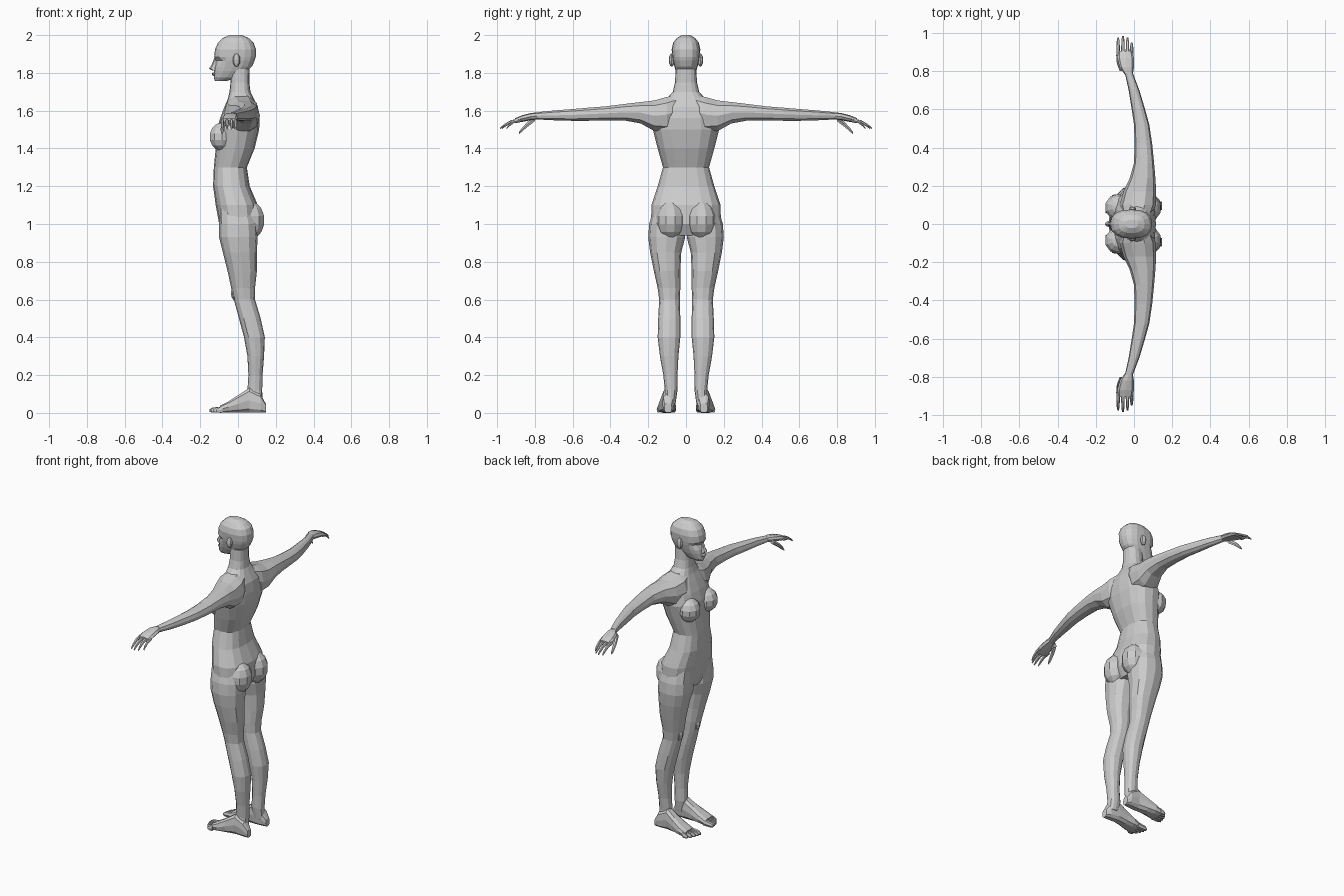
import bpy, bmesh, math
from mathutils import Vector

skin = bpy.data.materials.new("plain grey")
skin.diffuse_color = (0.6, 0.6, 0.6, 1)


def finish(name, bm, mirror):
    bmesh.ops.recalc_face_normals(bm, faces=bm.faces)
    me = bpy.data.meshes.new(name)
    bm.to_mesh(me)
    bm.free()
    me.materials.append(skin)
    ob = bpy.data.objects.new(name, me)
    bpy.context.collection.objects.link(ob)
    if mirror:
        m = ob.modifiers.new("mirror", 'MIRROR')
        m.use_axis = (False, True, False)
        m.use_mirror_merge = False
    return ob


def loft(name, axis, rings, n=12, p=0.85, mirror=True):
    """Skin rounded rings (position, a0, a1, b0, b1) set along an axis."""
    bm = bmesh.new()
    a, b = [i for i in range(3) if i != axis]
    rows = []
    for pos, a0, a1, b0, b1 in rings:
        row = []
        for k in range(n):
            t = 2 * math.pi * k / n
            c, s = math.cos(t), math.sin(t)
            v = [0, 0, 0]
            v[axis] = pos
            v[a] = (a0 + a1) / 2 + (a1 - a0) / 2 * math.copysign(abs(c) ** p, c)
            v[b] = (b0 + b1) / 2 + (b1 - b0) / 2 * math.copysign(abs(s) ** p, s)
            row.append(bm.verts.new(v))
        rows.append(row)
    for r, q in zip(rows, rows[1:]):
        for k in range(n):
            j = (k + 1) % n
            bm.faces.new((r[k], r[j], q[j], q[k]))
    bm.faces.new(rows[0])
    bm.faces.new(rows[-1])
    return finish(name, bm, mirror)


def blob(name, loc, size, mirror=True, seg=10, rings=7):
    bm = bmesh.new()
    bmesh.ops.create_uvsphere(bm, u_segments=seg, v_segments=rings, radius=1)
    for v in bm.verts:
        v.co = Vector(loc) + Vector([c * s for c, s in zip(v.co, size)])
    return finish(name, bm, mirror)


# torso and neck: z, front, back, half width
torso = [(0.94, -.08, .08, .09), (1.0, -.10, .11, .185), (1.1, -.118, .105, .183),
         (1.2, -.132, .062, .15), (1.3, -.128, .047, .122), (1.4, -.118, .088, .15),
         (1.5, -.112, .112, .175), (1.56, -.095, .115, .165), (1.62, -.072, .105, .135),
         (1.66, -.055, .085, .105), (1.70, -.045, .066, .07), (1.75, -.04, .06, .058),
         (1.82, -.04, .062, .055)]
loft("torso", 2, [(z, f, b, -w, w) for z, f, b, w in torso], n=16, p=.8, mirror=False)
blob("breast", (-.085, .088, 1.462), (.069, .07, .075))
blob("buttock", (.066, .082, 1.02), (.078, .078, .10))

# head, with eye sockets pressed in
skull = [(1.757, -.122, -.06, .02), (1.775, -.128, .0, .038), (1.81, -.126, .05, .054),
         (1.835, -.122, .075, .062), (1.865, -.121, .088, .07), (1.885, -.126, .094, .073),
         (1.925, -.122, .095, .076), (1.96, -.106, .083, .068), (1.985, -.08, .055, .048),
         (2.0, -.045, .02, .022)]
head = loft("head", 2, [(z, f, b, -w, w) for z, f, b, w in skull], n=16, p=.8, mirror=False)
for v in head.data.vertices:
    if abs(v.co.z - 1.865) < .002 and v.co.x < -.05 and .02 < abs(v.co.y) < .06:
        v.co.x += .016
loft("nose", 2, [(1.812, -.135, -.11, -.016, .016), (1.822, -.153, -.11, -.014, .014),
                 (1.845, -.139, -.11, -.009, .009), (1.88, -.125, -.11, -.007, .007)],
     n=6, mirror=False)
blob("lips", (-.125, 0, 1.794), (.013, .022, .010), False, 8, 6)
blob("ear", (-.008, .076, 1.868), (.02, .015, .035), True, 8, 6)

# leg
loft("leg", 2, [(1.10, -.10, .08, .03, .165), (1.0, -.10, .10, .01, .195),
                (.93, -.10, .104, .004, .2), (.85, -.08, .10, .025, .19),
                (.75, -.055, .10, .03, .17), (.66, -.036, .09, .03, .15),
                (.6, -.022, .09, .033, .142), (.5, .005, .12, .03, .147),
                (.4, .032, .142, .03, .15), (.3, .05, .138, .04, .138),
                (.2, .055, .13, .045, .12), (.12, .05, .128, .045, .112),
                (.05, .06, .13, .055, .112)])
blob("kneecap", (-.008, .088, .635), (.03, .032, .045), True, 8, 6)

# foot and toes
loft("foot", 0, [(.147, .075, .115, .0, .05), (.12, .062, .125, 0, .10),
                 (.06, .056, .125, 0, .135), (0, .056, .138, 0, .095),
                 (-.05, .052, .15, 0, .062), (-.095, .052, .152, 0, .038)], n=10, p=.7)
for i in range(5):
    y, tip, r = .066 + i * .02, -.15 + i * i * .0022, .014 if i == 0 else .009
    loft("toe", 0, [(-.08, y - r, y + r, 0, .036), (tip + .015, y - r, y + r, 0, .03),
                    (tip, y - r * .5, y + r * .5, .004, .02)], n=6)

# arm and palm
loft("arm", 1, [(.04, -.06, .09, 1.52, 1.69), (.10, -.075, .115, 1.48, 1.677),
                (.17, -.055, .116, 1.49, 1.657), (.24, -.022, .112, 1.53, 1.648),
                (.32, 0, .105, 1.545, 1.638), (.42, .003, .095, 1.547, 1.625),
                (.52, 0, .08, 1.545, 1.617), (.6, -.012, .058, 1.545, 1.61),
                (.7, -.028, .028, 1.548, 1.602), (.79, -.048, -.006, 1.553, 1.592)], n=10)
loft("palm", 1, [(.78, -.047, -.007, 1.555, 1.591), (.82, -.075, .0, 1.55, 1.588),
                 (.87, -.088, .0, 1.54, 1.575), (.905, -.086, -.006, 1.534, 1.56)], n=8)

# fingers and thumb droop downward
for x, tip in ((-.083, .975), (-.058, .985), (-.034, .975), (-.012, .95)):
    rings = []
    for t, drop, r in ((0, 0, .010), (.45, .008, .009), (.8, .028, .0075), (1, .045, .004)):
        z = 1.55 - drop
        rings.append((.88 + (tip - .88) * t, x - r, x + r, z - r, z + r))
    loft("finger", 1, rings, n=6)
loft("thumb", 1, [(.80, -.075, -.045, 1.542, 1.575), (.84, -.09, -.066, 1.512, 1.542),
                  (.87, -.092, -.074, 1.486, 1.508), (.885, -.089, -.079, 1.475, 1.486)], n=6)
